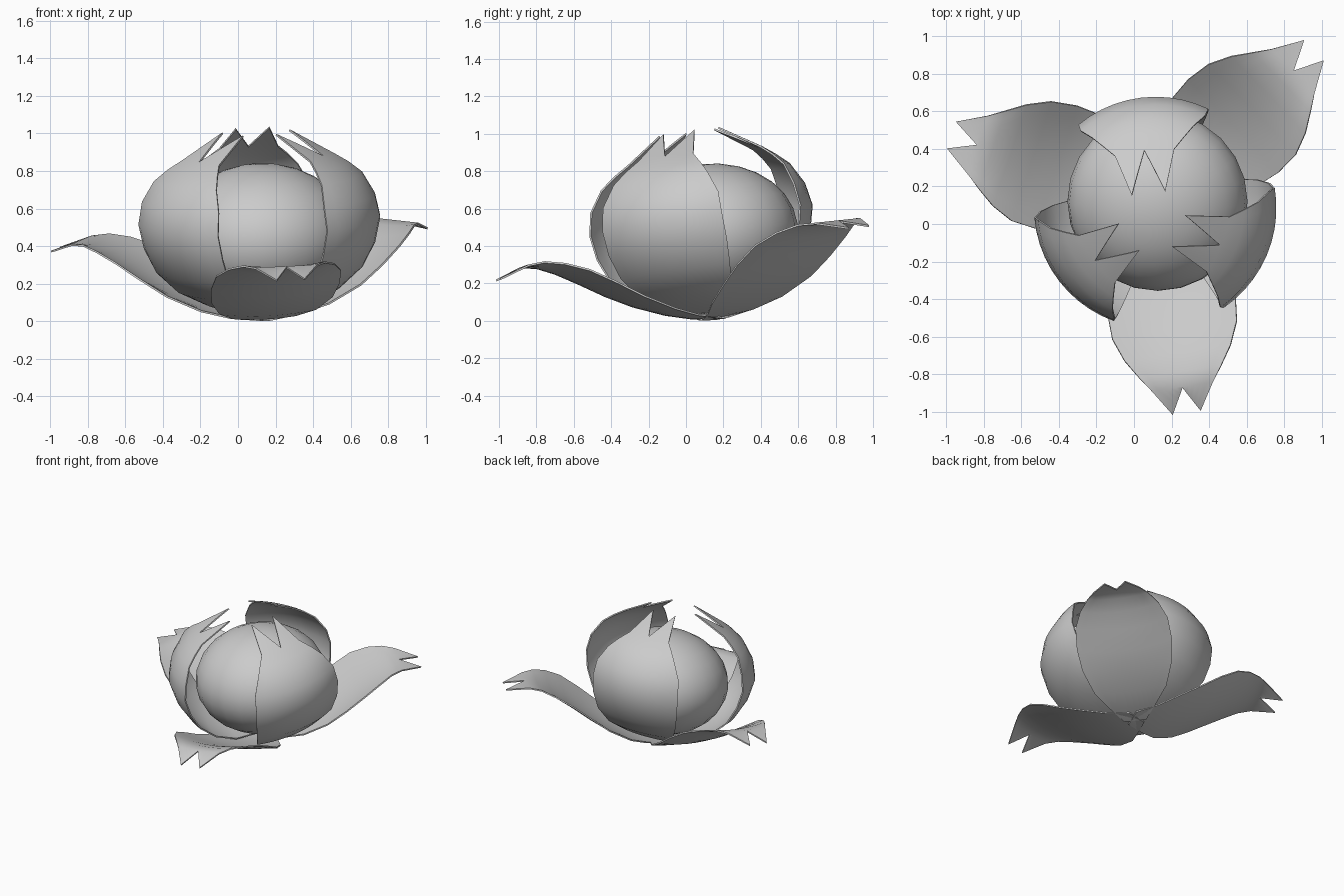
import bpy, math
from mathutils import Vector

if "Cube" in bpy.data.objects:
    bpy.data.objects.remove(bpy.data.objects["Cube"])

BASE = Vector((0.125, 0.16, 0.0))
TILT = (0.03, 0.135)          # the flower leans slightly towards the front
COLS = 10

# rows: distance from axis, height, half width, edge lift
OUTER = [(-0.02, 0.012, 0.08, 0.0), (0.12, 0.03, 0.17, 0.01), (0.25, 0.065, 0.26, 0.02),
         (0.42, 0.13, 0.325, 0.04), (0.56, 0.20, 0.345, 0.06), (0.70, 0.285, 0.335, 0.06),
         (0.82, 0.355, 0.285, 0.04), (0.92, 0.40, 0.22, 0.02), (1.00, 0.415, 0.165, 0.0),
         (1.15, 0.365, 0.075, 0.0)]
INNER = [(0.02, 0.05, 0.06, 0), (0.22, 0.09, 0.19, 0), (0.38, 0.17, 0.27, 0),
         (0.50, 0.28, 0.33, 0), (0.57, 0.41, 0.36, 0), (0.60, 0.54, 0.365, 0),
         (0.575, 0.66, 0.35, 0), (0.51, 0.77, 0.28, 0), (0.44, 0.83, 0.22, 0),
         (0.37, 0.88, 0.16, 0), (0.15, 1.01, 0.09, 0)]


def place(p, angle):
    """Turn a petal point (radial, sideways, up) around the leaning axis."""
    c, s = math.cos(angle), math.sin(angle)
    x, y, z = p.x * c - p.y * s, p.x * s + p.y * c, p.z
    tz = z + TILT[0] * x + TILT[1] * y
    return BASE + Vector((x - TILT[0] * z, y - TILT[1] * z, max(tz, 0.006)))


def petal(name, rows, degrees, reach, curve_radius=None):
    grid = []
    for r, z, w, lift in rows:
        r *= reach
        line = []
        for i in range(COLS + 1):
            u = 2 * i / COLS - 1
            if curve_radius:
                a = u * w / curve_radius
                line.append(Vector((r - curve_radius * (1 - math.cos(a)),
                                    curve_radius * math.sin(a), z)))
            else:
                line.append(Vector((r, u * w, z + lift * u * u)))
        grid.append(line)
    # forked tip: pull the middle of the last row back to form a V notch
    root = grid[-2][COLS // 2]
    for i in range(COLS + 1):
        f = 0.96 * (1 - abs(2 * i / COLS - 1))
        p = grid[-1][i]
        grid[-1][i] = Vector((p.x + (root.x - p.x) * f, p.y, p.z + (root.z - p.z) * f))
    verts = [place(p, math.radians(degrees)) for line in grid for p in line]
    n = COLS + 1
    faces = [(j * n + i, j * n + i + 1, (j + 1) * n + i + 1, (j + 1) * n + i)
             for j in range(len(rows) - 1) for i in range(COLS)]
    mesh = bpy.data.meshes.new(name)
    mesh.from_pydata(verts, [], faces)
    obj = bpy.data.objects.new(name, mesh)
    bpy.context.collection.objects.link(obj)
    # thin leaf thickness
    solid = obj.modifiers.new("thickness", 'SOLIDIFY')
    solid.thickness = 0.01
    solid.offset = 0
    bpy.ops.object.select_all(action='DESELECT')
    obj.select_set(True)
    bpy.context.view_layer.objects.active = obj
    bpy.ops.object.modifier_apply(modifier=solid.name)
    bpy.ops.object.shade_smooth_by_angle(angle=math.radians(40))


# three spread outer petals: direction and reach
for k, (deg, reach) in enumerate([(44, 1.02), (161.5, 0.995), (278.5, 0.98)]):
    petal(f"outer_petal_{k + 1}", OUTER, deg, reach)

# three cupped inner petals
for k, (deg, reach) in enumerate([(97, 0.975), (217.5, 1.06), (337, 1.075)]):
    petal(f"inner_petal_{k + 1}", INNER, deg, reach, 0.64)

# closed bud in the middle
bpy.ops.mesh.primitive_uv_sphere_add(segments=24, ring_count=14, radius=1,
                                     location=(0.125, 0.12, 0.46))
bud = bpy.context.object
bud.name = "bud"
bud.scale = (0.48, 0.48, 0.38)
bud.rotation_euler = (0.13, -0.03, 0)
bpy.ops.object.shade_smooth()
